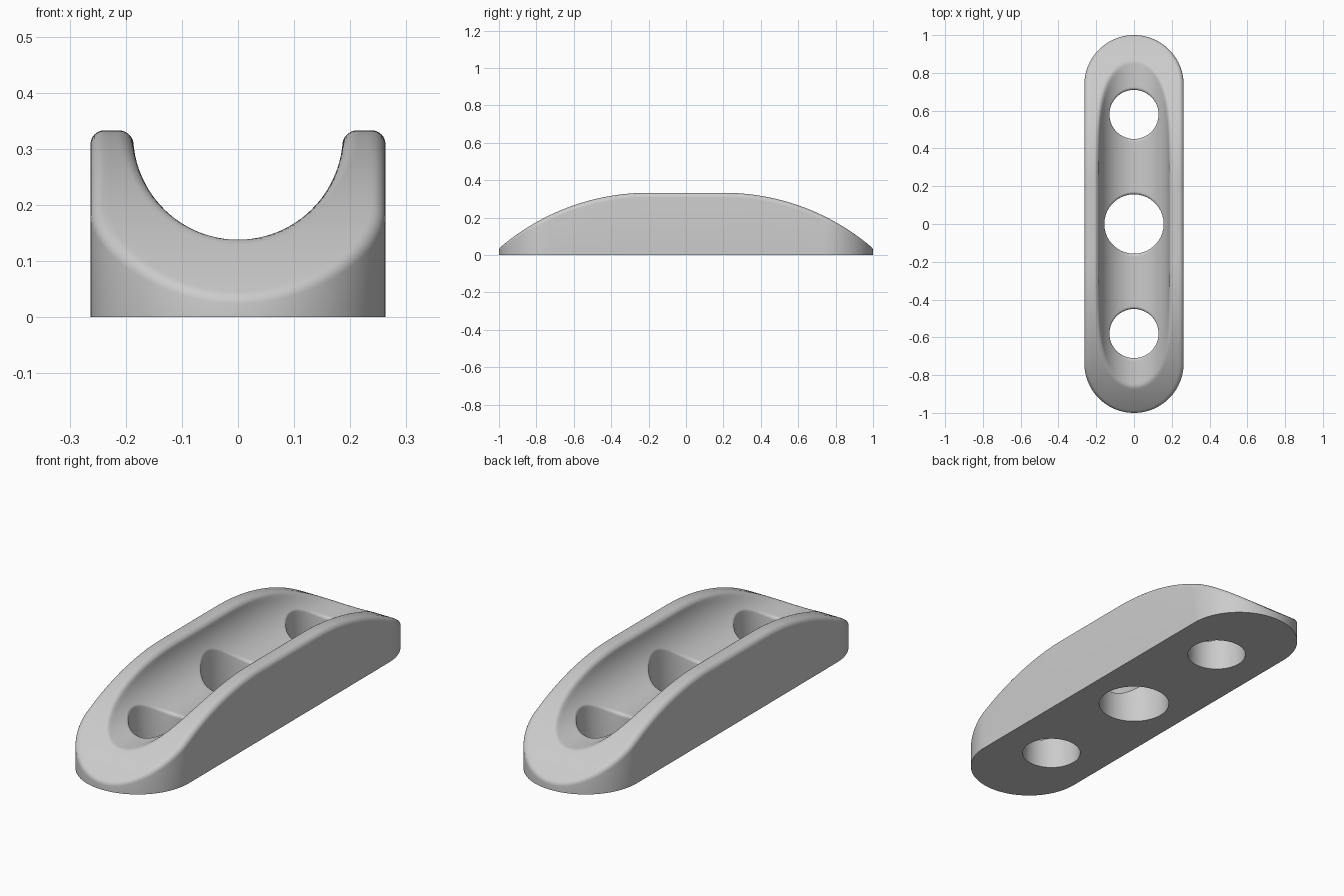
import bpy, bmesh
from math import sin, cos, pi, hypot, sqrt
from mathutils import Vector
from mathutils.geometry import delaunay_2d_cdt

if "Cube" in bpy.data.objects:
    bpy.data.objects.remove(bpy.data.objects["Cube"])

# Main dimensions
HALF_W, STRAIGHT = 0.263, 0.737          # rounded-end footprint
TOP, CROWN, FLAT = 0.333, 1.223, 0.2     # crowned top: height, arc radius, flat half length
GROOVE_R, GROOVE_Z = 0.187, 0.325        # trough along the length
HOLES = [(-0.58, 0.13), (0.0, 0.157), (0.58, 0.13)]   # centre y, radius
RIM, HOLE_RIM = 0.025, 0.014             # fillet radii
TINY = 2e-6


# Each surface gives its signed distance and outward normal
def side(x, y):
    dy = max(abs(y) - STRAIGHT, 0) * (1 if y > 0 else -1)
    d = hypot(x, dy) or 1
    return d - HALF_W - TINY, (x / d, dy / d, 0)


def crown(y, z):
    dy = abs(y) - FLAT
    if dy <= 0:
        return z - TOP, (0, 0, 1)
    dz = z - TOP + CROWN
    d = hypot(dy, dz)
    return d - CROWN, (0, dy / d * (1 if y > 0 else -1), dz / d)


def groove(x, z):
    d = hypot(x, z - GROOVE_Z) or 1e-6
    return GROOVE_R - d, (-x / d, 0, (GROOVE_Z - z) / d)


def hole(x, y, cy, r):
    d = hypot(x, y - cy) or 1e-6
    return r - d - TINY, (-x / d, (cy - y) / d, 0)


def fillet(p, q, r):
    """Intersection of two solids with a rolling-ball rounded edge."""
    (a, m), (b, n) = p, q
    c = max(-0.99, min(0.99, sum(i * j for i, j in zip(m, n))))
    u, v = a + r, b + r
    if u > c * v and v > c * u:
        return sqrt((u * u + v * v - 2 * c * u * v) / (1 - c * c)) - r
    return max(a, b)


def height(x, y):
    wall = side(x, y)
    near = [h for h in HOLES if hypot(x, y - h[0]) < h[1] + 0.05]
    bores = [hole(x, y, *h) for h in near]
    lo, hi = 0.0, TOP + 0.01
    for _ in range(24):
        z = (lo + hi) / 2
        cap, trough = crown(y, z), groove(x, z)
        f = max([fillet(cap, wall, RIM), fillet(cap, trough, RIM)]
                + [fillet(trough, b, HOLE_RIM) for b in bores])
        lo, hi = (z, hi) if f <= 0 else (lo, z)
    return lo


# Plan layout: rings round the outline and holes, a grid between them
points, edges = [], []


def add_ring(ring, constrain):
    start, n = len(points), len(ring)
    points.extend(Vector(p) for p in ring)
    if constrain:
        edges.extend((start + i, start + (i + 1) % n) for i in range(n))


def outline(r, rows=148, arc=60):
    half = [(r, STRAIGHT * (2 * i / rows - 1)) for i in range(rows)]
    half += [(r * cos(pi * i / arc), STRAIGHT + r * sin(pi * i / arc)) for i in range(arc)]
    return half + [(-x, -y) for x, y in half]


def circle(cy, r, n=96):
    return [(r * cos(2 * pi * i / n), cy + r * sin(2 * pi * i / n)) for i in range(n)]


STEPS = 6
for k in range(STEPS + 1):
    ease = 1 - cos(pi / 2 * k / STEPS)
    add_ring(outline(HALF_W - RIM * ease), k == 0)
    for cy, r in HOLES:
        add_ring(circle(cy, r + HOLE_RIM * ease), k == 0)

columns = [GROOVE_R * sin(pi / 2 * i / 24) for i in range(25)]
columns += [GROOVE_R + 0.05 * (k / 12) ** 2 for k in range(1, 13)]
columns = [-x for x in columns[:0:-1]] + columns
pitch = 2 * STRAIGHT / 148
for j in range(-100, 101):
    y = j * pitch
    for x in columns:
        if side(x, y)[0] > -RIM - 0.002:
            continue
        if any(hole(x, y, *h)[0] > -HOLE_RIM - 0.002 for h in HOLES):
            continue
        points.append(Vector((x, y)))

plan, _, tris, *_ = delaunay_2d_cdt(points, edges, [], 0, 1e-6)


def keep(tri):
    cx = sum(plan[i].x for i in tri) / 3
    cy = sum(plan[i].y for i in tri) / 3
    return all(hypot(cx, cy - hy) > r * 0.999 for hy, r in HOLES)


tris = [list(t) for t in tris if keep(t)]

# Raise the top, mirror the plan to the flat base, and join with walls
n = len(plan)
verts = [(p.x, p.y, height(p.x, p.y)) for p in plan] + [(p.x, p.y, 0) for p in plan]
directed = {(t[i], t[(i + 1) % 3]) for t in tris for i in range(3)}
walls = [(b, a, a + n, b + n) for a, b in directed if (b, a) not in directed]
faces = tris + [[i + n for i in reversed(t)] for t in tris] + walls

mesh = bpy.data.meshes.new("grooved_block")
mesh.from_pydata(verts, [], faces)
bm = bmesh.new()
bm.from_mesh(mesh)
bmesh.ops.recalc_face_normals(bm, faces=bm.faces)
bm.to_mesh(mesh)
bm.free()
block = bpy.data.objects.new("grooved_block", mesh)
bpy.context.collection.objects.link(block)

# Single grey material
grey = bpy.data.materials.new("light_grey")
grey.use_nodes = True
colour = (0.6, 0.6, 0.6, 1)
grey.diffuse_color = colour
bsdf = next(d for d in grey.node_tree.nodes if d.type == "BSDF_PRINCIPLED")
bsdf.inputs["Base Color"].default_value = colour
mesh.materials.append(grey)

for o in bpy.context.selected_objects:
    o.select_set(False)
block.select_set(True)
bpy.context.view_layer.objects.active = block
bpy.ops.object.shade_smooth_by_angle(angle=pi / 5)
